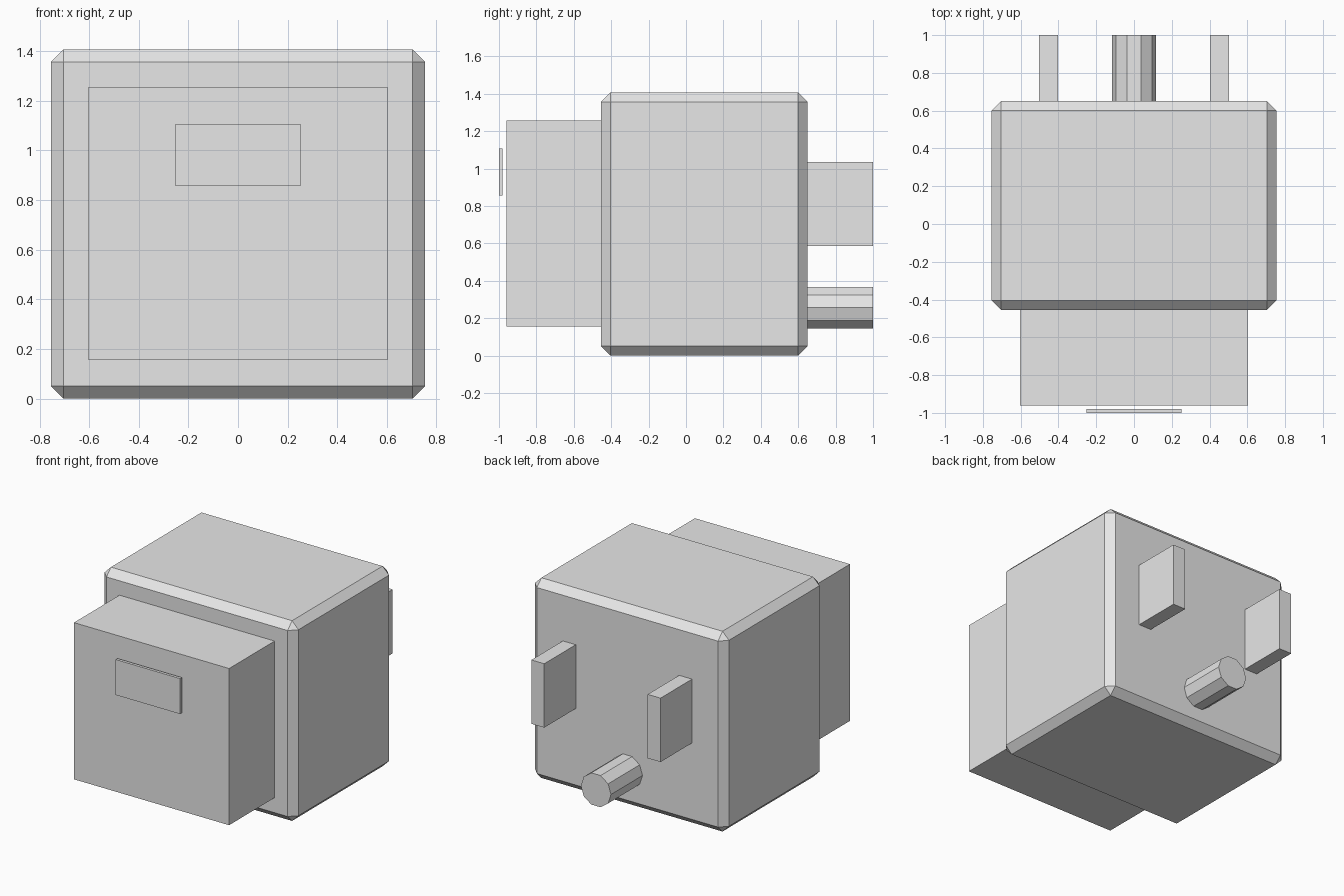
import bpy, bmesh, math
from mathutils import Matrix

if "Cube" in bpy.data.objects:
    bpy.data.objects.remove(bpy.data.objects["Cube"])

grey = bpy.data.materials.new("light grey plastic")
grey.diffuse_color = (0.8, 0.8, 0.8, 1)
grey.use_nodes = True
grey.node_tree.nodes["Principled BSDF"].inputs["Base Color"].default_value = grey.diffuse_color


def finish(name, bm):
    bmesh.ops.recalc_face_normals(bm, faces=bm.faces)
    mesh = bpy.data.meshes.new(name)
    bm.to_mesh(mesh)
    bm.free()
    mesh.materials.append(grey)
    obj = bpy.data.objects.new(name, mesh)
    bpy.context.collection.objects.link(obj)
    return obj


def box(name, x, y, z, bevel=0):
    """Box from (min, max) ranges, with optional flat chamfer."""
    bm = bmesh.new()
    size = [b - a for a, b in (x, y, z)]
    mid = [(a + b) / 2 for a, b in (x, y, z)]
    bmesh.ops.create_cube(bm, size=1, matrix=Matrix.Translation(mid) @ Matrix.Diagonal((*size, 1)))
    if bevel:
        bmesh.ops.bevel(bm, geom=bm.edges[:], offset=bevel, segments=1,
                        affect='EDGES', profile=0.5)
    return finish(name, bm)


# Chamfered main housing
box("housing", (-0.754, 0.754), (-0.455, 0.65), (0, 1.407), 0.05)

# Front block and the thin label plate floating just before it
box("front_block", (-0.603, 0.603), (-0.96, -0.455), (0.155, 1.256))
box("label_plate", (-0.251, 0.251), (-1.0, -0.98), (0.857, 1.106))

# Pair of flat prongs on the back
for side, name in ((-1, "left_prong"), (1, "right_prong")):
    c = side * 0.452
    box(name, (c - 0.05, c + 0.05), (0.648, 1.0), (0.587, 1.036))

# Ten-sided ground pin
bm = bmesh.new()
bmesh.ops.create_cone(bm, cap_ends=True, segments=10, radius1=0.117, radius2=0.117, depth=0.352,
                      matrix=Matrix.Translation((0, 0.824, 0.256))
                      @ Matrix.Rotation(math.pi / 2, 4, 'X')
                      @ Matrix.Rotation(math.pi / 2, 4, 'Z'))
pin = finish("ground_pin", bm)

# Turn the pin so a corner points to +x
corner = max(pin.data.vertices, key=lambda v: v.co.x).co
turn = math.atan2(corner.z - 0.256, corner.x)
pivot = Matrix.Translation((0, 0, 0.256))
pin.data.transform(pivot @ Matrix.Rotation(turn, 4, 'Y') @ pivot.inverted())
